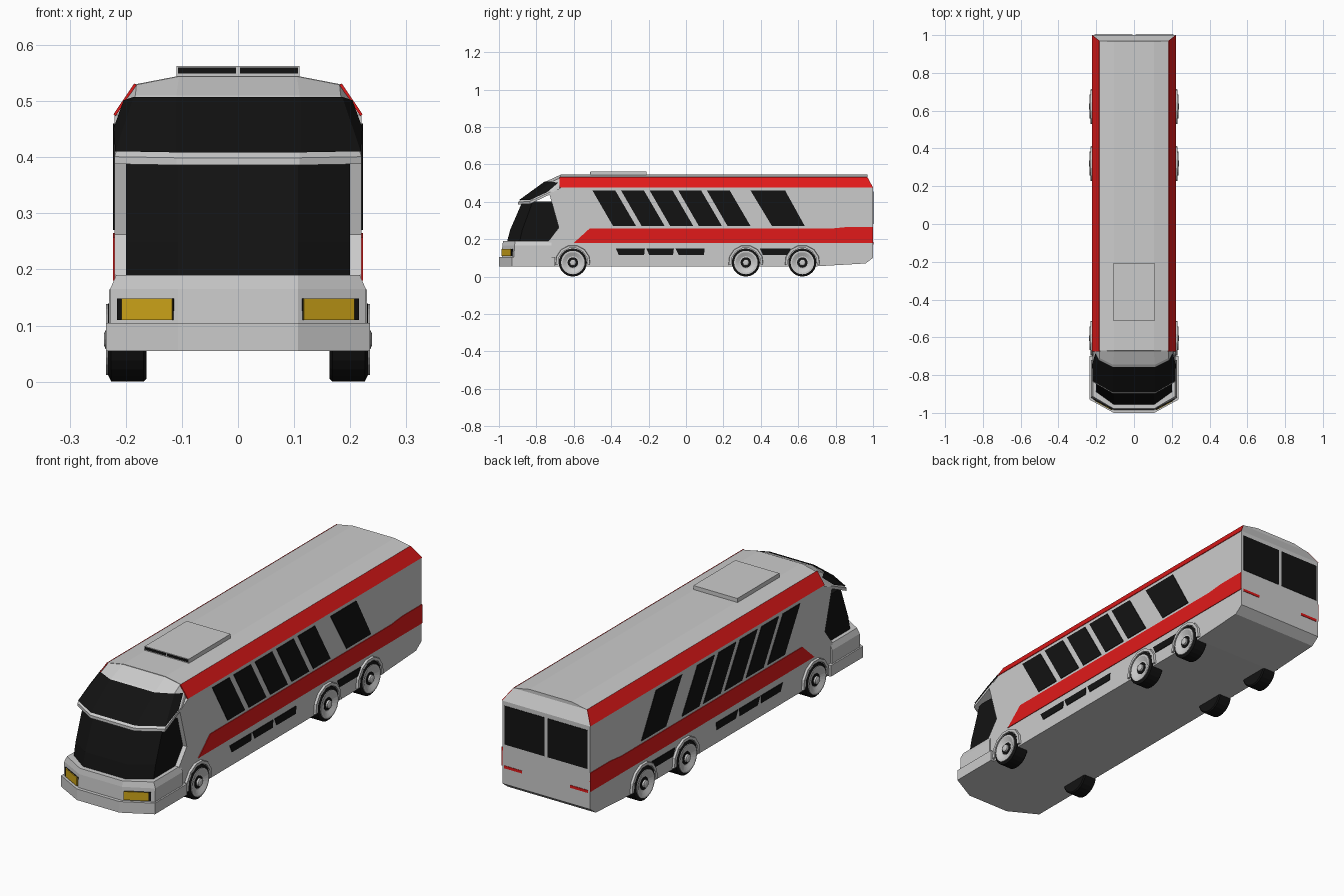
import bpy, bmesh, math
from mathutils import Vector

if "Cube" in bpy.data.objects:
    bpy.data.objects.remove(bpy.data.objects["Cube"])


def material(name, rgb):
    m = bpy.data.materials.new(name)
    m.diffuse_color = (*rgb, 1)
    m.use_nodes = True
    m.node_tree.nodes["Principled BSDF"].inputs["Base Color"].default_value = m.diffuse_color
    return m


BLACK = material("black", (0.006, 0.006, 0.006))
RED = material("red", (0.75, 0.01, 0.01))
AMBER = material("amber", (0.62, 0.38, 0.01))


def finish(name, bm, mat=None, mirror=False):
    bmesh.ops.recalc_face_normals(bm, faces=bm.faces)
    me = bpy.data.meshes.new(name)
    bm.to_mesh(me)
    bm.free()
    ob = bpy.data.objects.new(name, me)
    bpy.context.collection.objects.link(ob)
    if mat:
        me.materials.append(mat)
    if mirror:
        ob.modifiers.new("mirror", "MIRROR").use_mirror_merge = False
    return ob


def loft(name, rings, mat=None):
    """Stack of half outlines (front to back), mirrored in x, skinned and capped."""
    bm = bmesh.new()
    rows = []
    for half in rings:
        full = list(half) + [(-x, y, z) for x, y, z in reversed(half)]
        rows.append([bm.verts.new(p) for p in full])
    n = len(rows[0])
    for a, b in zip(rows, rows[1:]):
        for i in range(n):
            j = (i + 1) % n
            bm.faces.new((a[i], a[j], b[j], b[i]))
    for r in (rows[0], rows[-1]):
        for i in range(n // 2 - 1):
            bm.faces.new((r[i], r[i + 1], r[n - 2 - i], r[n - 1 - i]))
    return finish(name, bm, mat)


def slab(name, pts, push, mat=None, mirror=True):
    """Polygon thickened along a vector."""
    bm = bmesh.new()
    p = Vector(push)
    a = [bm.verts.new(Vector(q) - p) for q in pts]
    b = [bm.verts.new(Vector(q) + p) for q in pts]
    bm.faces.new(a)
    bm.faces.new(b)
    for i in range(len(a)):
        j = (i + 1) % len(a)
        bm.faces.new((a[i], a[j], b[j], b[i]))
    return finish(name, bm, mat, mirror)


def side(name, yz, mat, x=0.22):
    return slab(name, [(x, y, z) for y, z in yz], (0.003, 0, 0), mat)


def lathe(name, profile, y, z, mat=None, n=24):
    """Spin (radius, x) profile about the wheel axle."""
    bm = bmesh.new()
    rows = [[bm.verts.new((x, y + r * math.cos(2 * math.pi * i / n),
                           z + r * math.sin(2 * math.pi * i / n))) for i in range(n)]
            for r, x in profile]
    for a, b in zip(rows, rows[1:]):
        for i in range(n):
            j = (i + 1) % n
            bm.faces.new((a[i], a[j], b[j], b[i]))
    bm.faces.new(rows[0])
    bm.faces.new(rows[-1])
    return finish(name, bm, mat, True)


# Main coach body: (half width, z, front y, rear y)
body = [(0.22, 0.055, -0.735, 0.70), (0.22, 0.07, -0.735, 0.96), (0.22, 0.10, -0.735, 1.0),
        (0.22, 0.19, -0.735, 1.0), (0.22, 0.262, -0.68, 1.0), (0.22, 0.44, -0.73, 1.0),
        (0.22, 0.475, -0.67, 1.0), (0.183, 0.53, -0.67, 0.97), (0.105, 0.545, -0.67, 0.97)]
loft("body", [[(x, f, z), (x, b, z)] for x, z, f, b in body])


# Faceted nose parts: (z, centre facet y, corner y, half width, rear y)
def nose(name, rows, mat=None):
    loft(name, [[(0.107, c, z), (w, s, z), (w, b, z)] for z, c, s, w, b in rows], mat)


nose("bumper", [(0.055, -1.0, -0.93, 0.235, -0.70), (0.105, -1.0, -0.93, 0.235, -0.70)])
nose("headlight_panel", [(0.10, -0.985, -0.92, 0.228, -0.72), (0.165, -0.982, -0.917, 0.228, -0.72),
                         (0.19, -0.978, -0.913, 0.217, -0.72)])
nose("lower_windscreen", [(0.185, -0.957, -0.89, 0.20, -0.6), (0.25, -0.94, -0.875, 0.20, -0.6),
                          (0.40, -0.875, -0.82, 0.20, -0.6)], BLACK)

# Upper cab with visor lip
lip = [(0.11, -0.898, 0.386), (0.22, -0.835, 0.388), (0.22, -0.725, 0.44), (0.21, -0.6, 0.44)]
lip_top = [(x, y, z + 0.013) for x, y, z in lip]
brow = [(0.11, -0.745, 0.510), (0.183, -0.71, 0.510), (0.203, -0.67, 0.50), (0.19, -0.6, 0.50)]
crown = [(0.105, -0.672, 0.544), (0.181, -0.67, 0.529), (0.183, -0.668, 0.527), (0.175, -0.6, 0.525)]
loft("upper_cab", [lip, lip_top, brow, crown])

# Upper windscreen strip, floating just proud of the cab
bm = bmesh.new()
cols = []
for i, (a, b) in enumerate(zip(lip_top[:3], brow[:3])):
    pair = [Vector(a).lerp(Vector(b), t) + Vector((0.001, -0.004, 0.003)) for t in (0.06, 0.95)]
    cols.append(pair)
cols[2] = [p.lerp(q, 0.15) + Vector((0.002, 0, 0)) for p, q in zip(cols[2], cols[1])]
cols = [[Vector((-p.x, p.y, p.z)) for p in c] for c in reversed(cols)] + cols
cv = [[bm.verts.new(p) for p in c] for c in cols]
for a, b in zip(cv, cv[1:]):
    bm.faces.new((a[0], b[0], b[1], a[1]))
finish("upper_windscreen", bm, BLACK)


# Headlights on the angled nose facets
def on_facet(x):
    return -0.985 + (x - 0.107) * 0.065 / 0.121


for name, x0, x1, d, mat in (("headlight_surround", 0.115, 0.214, 0.003, BLACK),
                             ("headlight", 0.115, 0.205, 0.006, AMBER)):
    slab(name, [(x0, on_facet(x0), 0.11), (x1, on_facet(x1), 0.11),
                (x1, on_facet(x1), 0.148), (x0, on_facet(x0), 0.148)],
         (d * 0.47, -d * 0.88, 0), mat)

# Red stripes
slab("upper_stripe", [(0.22, -0.675, 0.475), (0.183, -0.675, 0.53), (0.183, 0.97, 0.53),
                      (0.22, 1.0, 0.475)], (0.002, 0, 0.0014), RED)
side("lower_stripe", [(-0.6, 0.18), (-0.515, 0.257), (0.78, 0.257), (0.86, 0.265),
                      (1.0, 0.265), (1.0, 0.18)], RED)

# Slanted side windows
for i in range(5):
    y = -0.5 + 0.153 * i
    side("side_window", [(y, 0.46), (y + 0.122, 0.46), (y + 0.233, 0.27), (y + 0.11, 0.27)], BLACK)
side("rear_side_window", [(0.345, 0.46), (0.53, 0.46), (0.635, 0.27), (0.46, 0.27)], BLACK)

# Luggage bay vents
for a, b in ((-0.375, -0.22), (-0.212, -0.065), (-0.055, 0.10), (0.395, 0.56)):
    side("side_vent", [(a, 0.149), (b, 0.149), (b - 0.004, 0.115), (a + 0.016, 0.115)], BLACK)


# Rear windows and lights, roof unit grilles
def flat(name, x0, x1, z0, z1, y, mat):
    slab(name, [(x0, y, z0), (x1, y, z0), (x1, y, z1), (x0, y, z1)], (0, 0.002, 0), mat)


flat("rear_window", 0.008, 0.208, 0.28, 0.455, 1.0, BLACK)
flat("rear_light", 0.12, 0.21, 0.172, 0.184, 1.0, RED)
flat("roof_unit_grille", 0.004, 0.107, 0.549, 0.560, -0.51, BLACK)

# Roof air unit
slab("roof_unit", [(-0.11, -0.51, 0.552), (0.11, -0.51, 0.552), (0.11, -0.21, 0.552),
                   (-0.11, -0.21, 0.552)], (0, 0, 0.011), None, False)

# Wheels and arches
for y in (-0.605, 0.32, 0.622):
    zc = 0.075
    lathe("tyre", [(0.03, 0.163), (0.07, 0.163), (0.075, 0.168), (0.075, 0.226),
                   (0.062, 0.232), (0.062, 0.222)], y, zc, BLACK)
    lathe("wheel_rim", [(0.063, 0.20), (0.063, 0.235), (0.055, 0.235), (0.034, 0.225),
                        (0.028, 0.225)], y, zc)
    lathe("hub_recess", [(0.028, 0.21), (0.028, 0.227)], y, zc, BLACK)
    lathe("hub_cap", [(0.017, 0.21), (0.017, 0.236), (0.010, 0.239)], y, zc, None, 12)
    bm = bmesh.new()
    steps = []
    for i in range(8):
        t = math.radians(-8 + 196 * i / 7)
        steps.append([bm.verts.new((x, y + r * math.cos(t), zc + r * math.sin(t)))
                      for r, x in ((0.096, 0.21), (0.092, 0.230), (0.079, 0.230), (0.079, 0.21))])
    for a, b in zip(steps, steps[1:]):
        for k in range(4):
            m = (k + 1) % 4
            bm.faces.new((a[k], a[m], b[m], b[k]))
    bm.faces.new(steps[0])
    bm.faces.new(steps[-1])
    finish("wheel_arch", bm, None, True)
